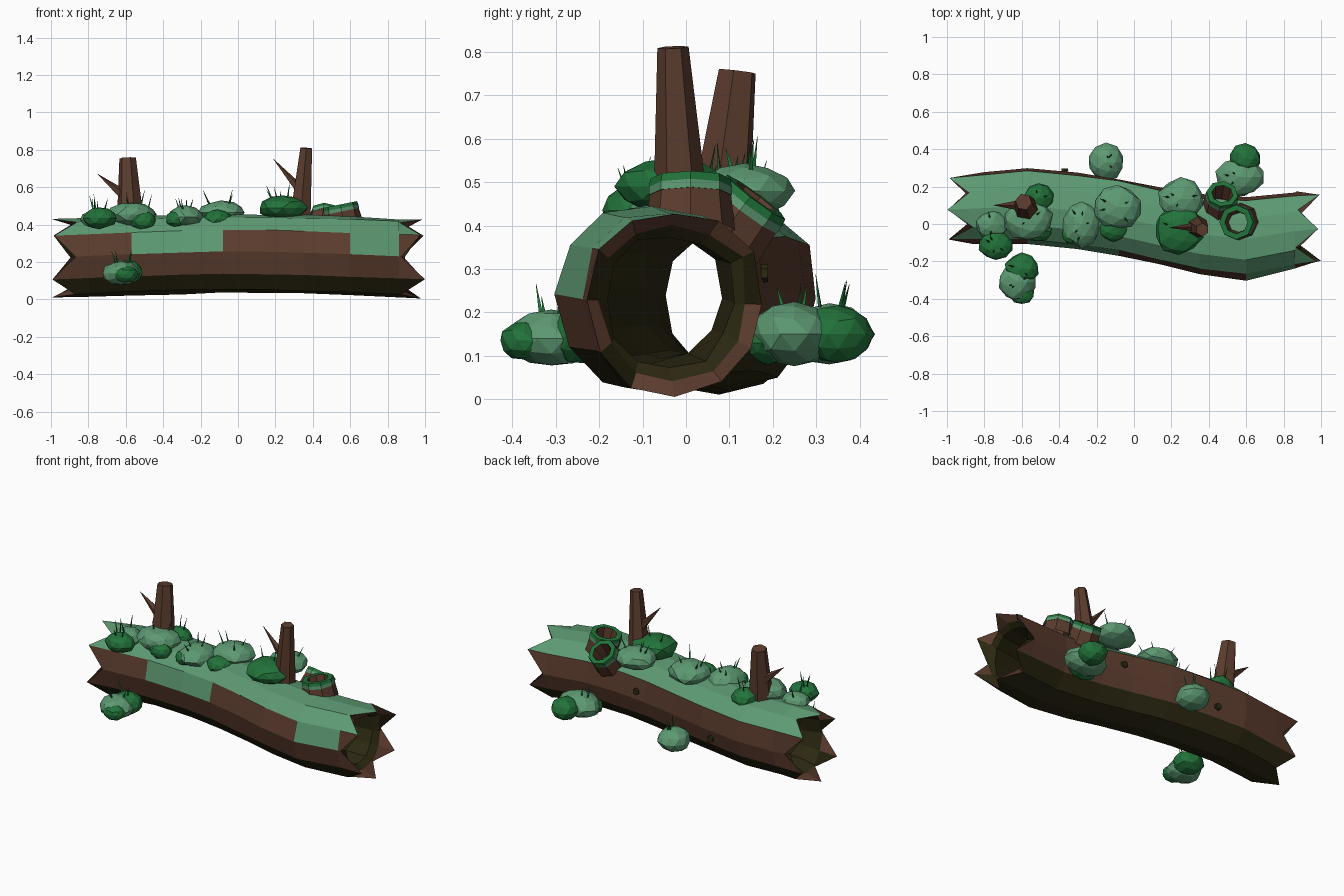
import bpy, bmesh, math, random
from mathutils import Vector

random.seed(4)
if "Cube" in bpy.data.objects:
    bpy.data.objects.remove(bpy.data.objects["Cube"])


def material(name, rgb):
    m = bpy.data.materials.new(name)
    m.use_nodes = True
    m.diffuse_color = (*rgb, 1)
    m.node_tree.nodes["Principled BSDF"].inputs["Base Color"].default_value = (*rgb, 1)
    return m


MOSS = material("light moss", (0.11, 0.32, 0.17))
LEAF = material("dark leaf", (0.016, 0.17, 0.042))
BARK = material("brown bark", (0.105, 0.045, 0.027))
ROT = material("dark olive wood", (0.026, 0.022, 0.006))


def finish(bm, name, mats):
    mesh = bpy.data.meshes.new(name)
    bm.normal_update()
    bm.to_mesh(mesh)
    bm.free()
    for m in mats:
        mesh.materials.append(m)
    ob = bpy.data.objects.new(name, mesh)
    bpy.context.collection.objects.link(ob)
    return ob


def sample(keys, x):
    """Linear interpolation through (x, value) pairs."""
    for (x0, v0), (x1, v1) in zip(keys, keys[1:]):
        if x <= x1:
            return v0 + (v1 - v0) * (x - x0) / (x1 - x0)
    return keys[-1][1]


# Log: one bent hollow tube with splintered ends
CENTRE_Y = [(-1, .07), (-.6, .1), (-.2, .06), (0, .02), (.3, -.05), (.6, -.08), (.85, -.04), (1, -.01)]
CENTRE_Z = [(-1, .215), (-.57, .232), (0, .25), (.6, .232), (1, .215)]
RADIUS = [(-1, .18), (-.57, .205), (.15, .205), (.6, .22), (1, .195)]
PROFILE = [(-1, .01), (-.86, .125), (-.5, .195), (0, .21), (.5, .19), (.93, .125),
           (1, 0), (.87, -.1), (.55, -.18), (0, -.21), (-.5, -.19), (-.85, -.11)]
STATIONS = [-.92, -.8, -.57, -.3, -.08, .15, .35, .6, .86, .92]
N = len(PROFILE)


def log_ring(bm, x, scale, jag=0.0, wobble=0.0):
    ring = []
    for k, (py, pz) in enumerate(PROFILE):
        px = x
        if jag:
            spike = .075 if k % 2 else -.035
            px += jag * (spike + random.uniform(-.025, .005))
        r = scale * (1 + random.uniform(-wobble, wobble))
        ring.append(bm.verts.new((px, sample(CENTRE_Y, x) + py * r * sample(RADIUS, x),
                                  sample(CENTRE_Z, x) + pz * r)))
    return ring


def bridge(bm, a, b, pick):
    for k in range(N):
        j = (k + 1) % N
        f = bm.faces.new((a[k], a[j], b[j], b[k]))
        f.material_index = pick(k, (a[k].co.x + b[k].co.x) / 2)


def outer_colour(k, x):
    if 1 <= k <= 4:
        return 0
    if k == 0 and (-.57 < x < -.08 or .6 < x < .86):
        return 0
    return 2 if 7 <= k <= 10 else 1


bm = bmesh.new()
last = len(STATIONS) - 1
outer, inner = [], []
for i, x in enumerate(STATIONS):
    end = -1 if i == 0 else 1 if i == last else 0
    outer.append(log_ring(bm, x, 1, end, .02))
    inner.append(log_ring(bm, x * .97 if end else x, .84 if end else .72, 0, .04))
for i in range(last):
    bridge(bm, outer[i], outer[i + 1], outer_colour)
    bridge(bm, inner[i + 1], inner[i], lambda k, x: 2)
rim = lambda k, x: 2 if k % 5 == 0 else 1
bridge(bm, inner[0], outer[0], rim)
bridge(bm, outer[-1], inner[-1], rim)
finish(bm, "hollow_log", [MOSS, BARK, ROT])


def taper(name, base, tip, r0, r1, sides, mat):
    """Tapered branch between two points."""
    base, tip = Vector(base), Vector(tip)
    axis = tip - base
    bm = bmesh.new()
    bmesh.ops.create_cone(bm, cap_ends=True, segments=sides, radius1=r0, radius2=r1, depth=axis.length)
    ob = finish(bm, name, [mat])
    ob.location = (base + tip) / 2
    ob.rotation_euler = axis.to_track_quat("Z", "Y").to_euler()
    return ob


# Upright branch stubs, each with a side twig
taper("left_branch", (-.575, .075, .40), (-.59, .118, .755), .075, .045, 6, BARK)
taper("left_twig", (-.59, .10, .54), (-.75, .10, .67), .035, .001, 5, BARK)
taper("right_branch", (.33, -.01, .40), (.365, -.03, .81), .066, .036, 6, BARK)
taper("right_twig", (.345, -.015, .57), (.19, -.02, .75), .03, .001, 5, BARK)

# Knot holes on the back
for x, y, z in ((.22, .185, .29), (-.37, .293, .19)):
    taper("knot_hole", (x, y - .012, z), (x, y + .004, z), .022, .02, 6, ROT)


# Hollow stumps: bark wall, mossy lip, open centre
def hollow_stump(name, location, axis, r, height):
    bm = bmesh.new()
    steps = [(1.12, 0, 0), (1.02, .68, 0), (1.04, .68, 1), (1.04, .84, 1),
             (1, 1, 2), (.68, 1, 2), (.6, .5, 1), (.55, .1, 1)]
    colours = [0, 2, 1, 2, 2, 0, 0]
    rings = []
    for s, h, _ in steps:
        rings.append([bm.verts.new((math.cos(a) * s * r, math.sin(a) * s * r, h * height))
                      for a in (math.tau * k / 8 for k in range(8))])
    for a, b, c in zip(rings, rings[1:], colours):
        for k in range(8):
            j = (k + 1) % 8
            bm.faces.new((a[k], a[j], b[j], b[k])).material_index = c
    bm.faces.new(rings[-1]).material_index = 3
    ob = finish(bm, name, [BARK, MOSS, LEAF, ROT])
    ob.location = location
    ob.rotation_euler = Vector(axis).to_track_quat("Z", "Y").to_euler()


hollow_stump("front_hollow_stump", (.57, .01, .39), (-.2, 0, 1), .092, .12)
hollow_stump("back_hollow_stump", (.46, .09, .37), (.1, .6, .8), .085, .12)


# Bushes: faceted lumps with thin grass blades
def bush(name, x, y, z, rx, ry, rz, mat, blades=0):
    bm = bmesh.new()
    bmesh.ops.create_icosphere(bm, subdivisions=2, radius=1)
    for v in bm.verts:
        v.co *= random.uniform(.94, 1.06)
        v.co = Vector((x + v.co.x * rx, y + v.co.y * ry, z + v.co.z * rz))
    finish(bm, name, [mat])
    for _ in range(blades):
        a, d = random.uniform(0, math.tau), random.uniform(.2, .6)
        ux, uy = math.cos(a) * d, math.sin(a) * d
        base = (x + ux * rx, y + uy * ry, z + rz * .75)
        tip = (base[0] + ux * .06, base[1] + uy * .06, z + rz + random.uniform(.03, .07))
        taper(name + "_blade", base, tip, .006, .0005, 3, LEAF)


BUSHES = [
    ("left_end", -.74, -.115, .435, .09, .075, .058, LEAF, 4),
    ("left_end_side", -.76, -.005, .425, .085, .075, .055, MOSS, 2),
    ("left_branch", -.565, .02, .455, .13, .11, .065, MOSS, 4),
    ("left_branch_back", -.51, .14, .43, .08, .075, .065, LEAF, 2),
    ("left_branch_front", -.51, -.04, .42, .07, .055, .05, LEAF, 0),
    ("middle_left", -.28, -.005, .44, .10, .12, .062, MOSS, 5),
    ("middle_left_side", -.33, -.06, .43, .055, .05, .045, LEAF, 0),
    ("middle", -.09, .09, .465, .125, .12, .062, MOSS, 4),
    ("middle_side", -.11, -.02, .43, .08, .075, .05, LEAF, 0),
    ("right", .24, -.03, .49, .135, .13, .068, LEAF, 3),
    ("right_back", .25, .135, .48, .12, .11, .062, MOSS, 4),
    ("front_low", -.625, -.31, .14, .10, .10, .065, MOSS, 3),
    ("front_low_inner", -.6, -.24, .145, .09, .085, .065, LEAF, 2),
    ("front_low_outer", -.6, -.37, .135, .07, .06, .045, LEAF, 0),
    ("back_low_left", .565, .25, .15, .13, .10, .075, MOSS, 3),
    ("back_low_left_outer", .595, .35, .15, .085, .08, .068, LEAF, 0),
    ("back_low_left_inner", .54, .19, .13, .09, .05, .05, LEAF, 0),
    ("back_low_right", -.15, .33, .15, .095, .10, .07, MOSS, 4),
]
for spot, *rest in BUSHES:
    bush(spot + "_bush", *rest)
